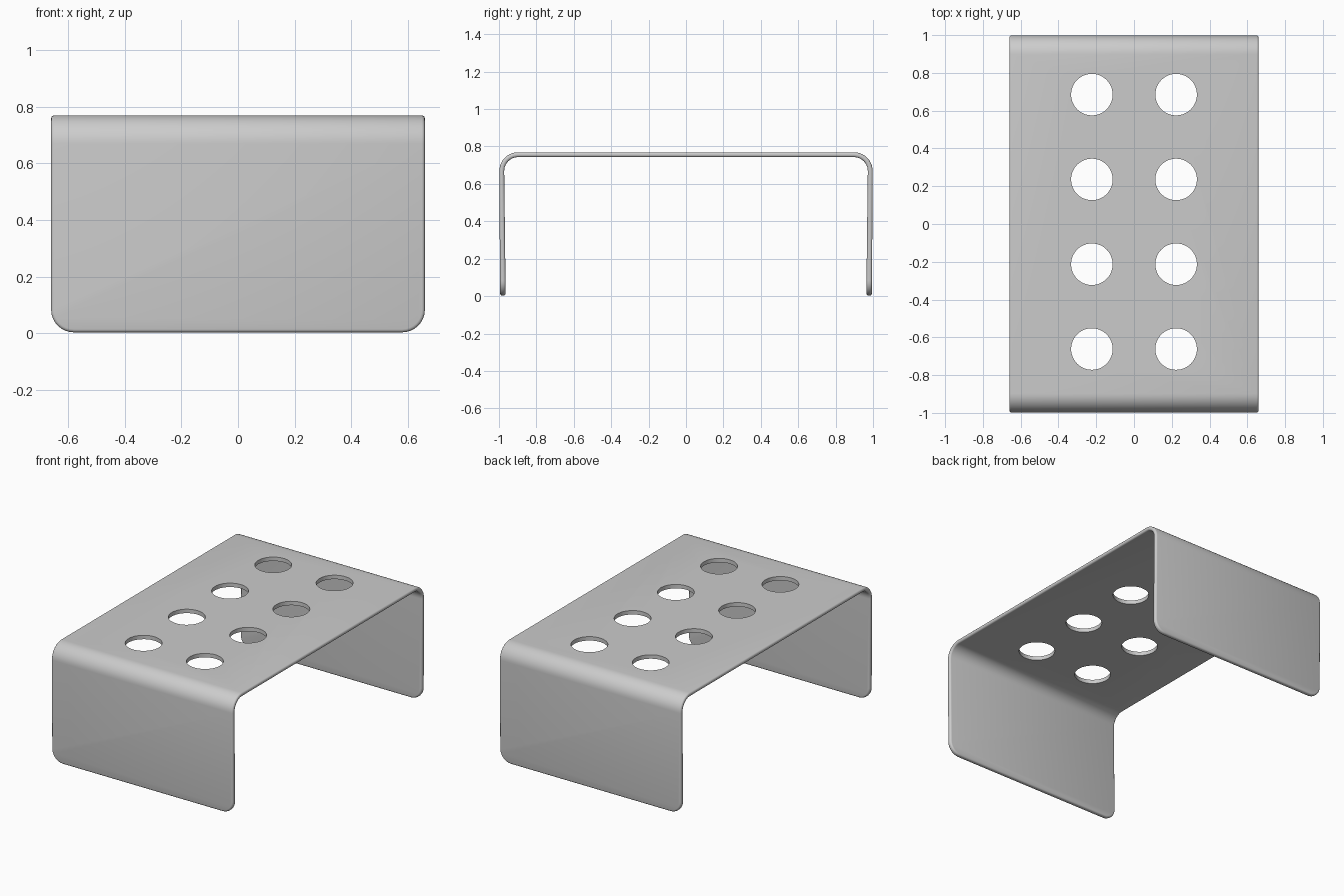
import bpy, bmesh, math
from mathutils import Vector

if "Cube" in bpy.data.objects:
    bpy.data.objects.remove(bpy.data.objects["Cube"])

HALF_X, TOP_Z, THICK, BASE_Z = 0.66, 0.769, 0.026, 0.003
BEND_R, SEGS = 0.10, 10


def half_profile(radius, side_y, foot_y):
    """Leg foot, then the bend arc up to the flat top (y < 0 side)."""
    cy, cz = -0.998 + BEND_R, TOP_Z - BEND_R
    pts = [(foot_y, BASE_Z)]
    for i in range(SEGS + 1):
        a = math.pi - i * math.pi / 2 / SEGS
        pts.append((cy + radius * math.cos(a), cz + radius * math.sin(a)))
    return pts


def full_profile(radius, side_y, foot_y):
    half = half_profile(radius, side_y, foot_y)
    return half + [(-y, z) for y, z in reversed(half)]


# Bent sheet: matched outer and inner profiles swept across x
outer = full_profile(BEND_R, -0.998, -0.994)
inner = full_profile(BEND_R - THICK, -0.972, -0.964)
bm = bmesh.new()
rows = [[bm.verts.new((x, y, z)) for y, z in prof]
        for prof, x in ((outer, -HALF_X), (outer, HALF_X), (inner, HALF_X), (inner, -HALF_X))]
n = len(outer)
for k in range(4):
    a, b = rows[k], rows[(k + 1) % 4]
    for i in range(n - 1):
        bm.faces.new((a[i], b[i], b[i + 1], a[i + 1]))
for i in (0, n - 1):
    bm.faces.new([r[i] for r in rows])
bmesh.ops.recalc_face_normals(bm, faces=bm.faces)

# Rounded lower corners of the legs
corners = [e for e in bm.edges
           if all(v.co.z < 0.01 for v in e.verts)
           and abs(e.verts[0].co.x - e.verts[1].co.x) < 1e-5]
bmesh.ops.bevel(bm, geom=corners, offset=0.08, segments=8, profile=0.5, affect='EDGES')

mesh = bpy.data.meshes.new("bent_sheet")
bm.to_mesh(mesh)
bm.free()
sheet = bpy.data.objects.new("bent_sheet", mesh)
bpy.context.collection.objects.link(sheet)

# Softened rim
rim = sheet.modifiers.new("rim", 'BEVEL')
rim.width, rim.segments = 0.011, 3
rim.limit_method, rim.angle_limit = 'ANGLE', math.radians(40)
rim.use_clamp_overlap = False

# Two columns of four round holes
bm = bmesh.new()
for x in (-0.223, 0.223):
    for row in range(4):
        ring = bmesh.ops.create_cone(bm, cap_ends=True, segments=48,
                                     radius1=0.11, radius2=0.11, depth=0.2)
        bmesh.ops.translate(bm, verts=ring["verts"],
                            vec=Vector((x, -0.662 + row * 0.449, TOP_Z)))
cut_mesh = bpy.data.meshes.new("hole_cutter")
bm.to_mesh(cut_mesh)
bm.free()
cutter = bpy.data.objects.new("hole_cutter", cut_mesh)
bpy.context.collection.objects.link(cutter)
cutter.hide_render = True
holes = sheet.modifiers.new("holes", 'BOOLEAN')
holes.operation, holes.solver, holes.object = 'DIFFERENCE', 'EXACT', cutter

# Bake modifiers, then smooth shading with sharp hole edges
bpy.context.view_layer.objects.active = sheet
sheet.select_set(True)
cutter.select_set(False)
bpy.ops.object.convert(target='MESH')
bpy.data.objects.remove(cutter)
bpy.ops.object.shade_smooth_by_angle(angle=math.radians(35))
